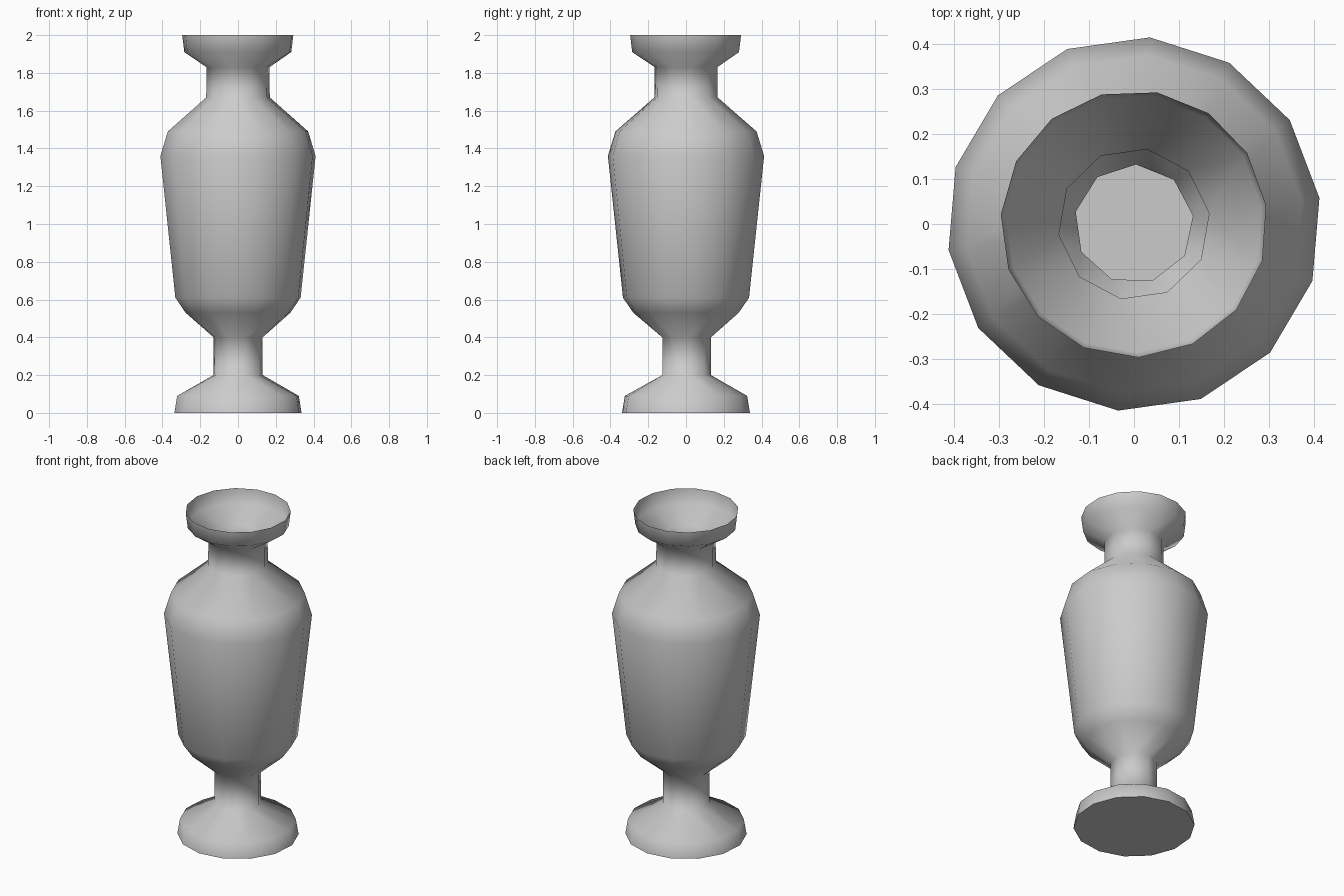
import bpy, bmesh, math

cube = bpy.data.objects.get("Cube")
if cube:
    bpy.data.objects.remove(cube, do_unlink=True)

# Single grey ceramic colour
grey = bpy.data.materials.new("grey ceramic")
grey.use_nodes = True
colour = (0.6, 0.6, 0.6, 1)
grey.diffuse_color = colour
grey.node_tree.nodes["Principled BSDF"].inputs["Base Color"].default_value = colour

# Vase outline from foot to rim: radius, height, number of sides
PROFILE = [
    (0.34, 0.0, 14), (0.325, 0.09, 14),                     # foot
    (0.132, 0.2, 9), (0.132, 0.4, 9),                       # stem
    (0.28, 0.53, 14), (0.335, 0.61, 14),                    # lower body
    (0.415, 1.36, 14), (0.375, 1.49, 14),                   # shoulder
    (0.17, 1.67, 10), (0.168, 1.83, 10),                    # neck
    (0.285, 1.91, 15), (0.296, 2.0, 15),                    # flared mouth
]
PHASE = math.radians(8)


def add_ring(bm, radius, height, sides):
    angles = [PHASE + math.tau * i / sides for i in range(sides)]
    return [bm.verts.new((radius * math.cos(a), radius * math.sin(a), height)) for a in angles]


def stitch(bm, low, high):
    """Join two rings, with triangles where their side counts differ."""
    n, m = len(low), len(high)
    if n == m:
        for i in range(n):
            j = (i + 1) % n
            bm.faces.new((low[i], low[j], high[j], high[i]))
        return
    i = j = 0
    while i < n or j < m:
        if j >= m or (i < n and (i + 1) / n <= (j + 1) / m):
            bm.faces.new((low[i % n], low[(i + 1) % n], high[j % m]))
            i += 1
        else:
            bm.faces.new((low[i % n], high[(j + 1) % m], high[j % m]))
            j += 1


# Thin shell, open at the mouth and closed under the foot
bm = bmesh.new()
rings = [add_ring(bm, *ring) for ring in PROFILE]
for low, high in zip(rings, rings[1:]):
    stitch(bm, low, high)
bm.faces.new(list(reversed(rings[0])))
for face in bm.faces:
    face.smooth = True
mesh = bpy.data.meshes.new("vase")
bm.to_mesh(mesh)
bm.free()
mesh.materials.append(grey)
vase = bpy.data.objects.new("vase", mesh)
bpy.context.collection.objects.link(vase)

# Soft facets, crisp edge around the base
bpy.context.view_layer.objects.active = vase
vase.select_set(True)
bpy.ops.object.shade_smooth_by_angle(angle=math.radians(70))
